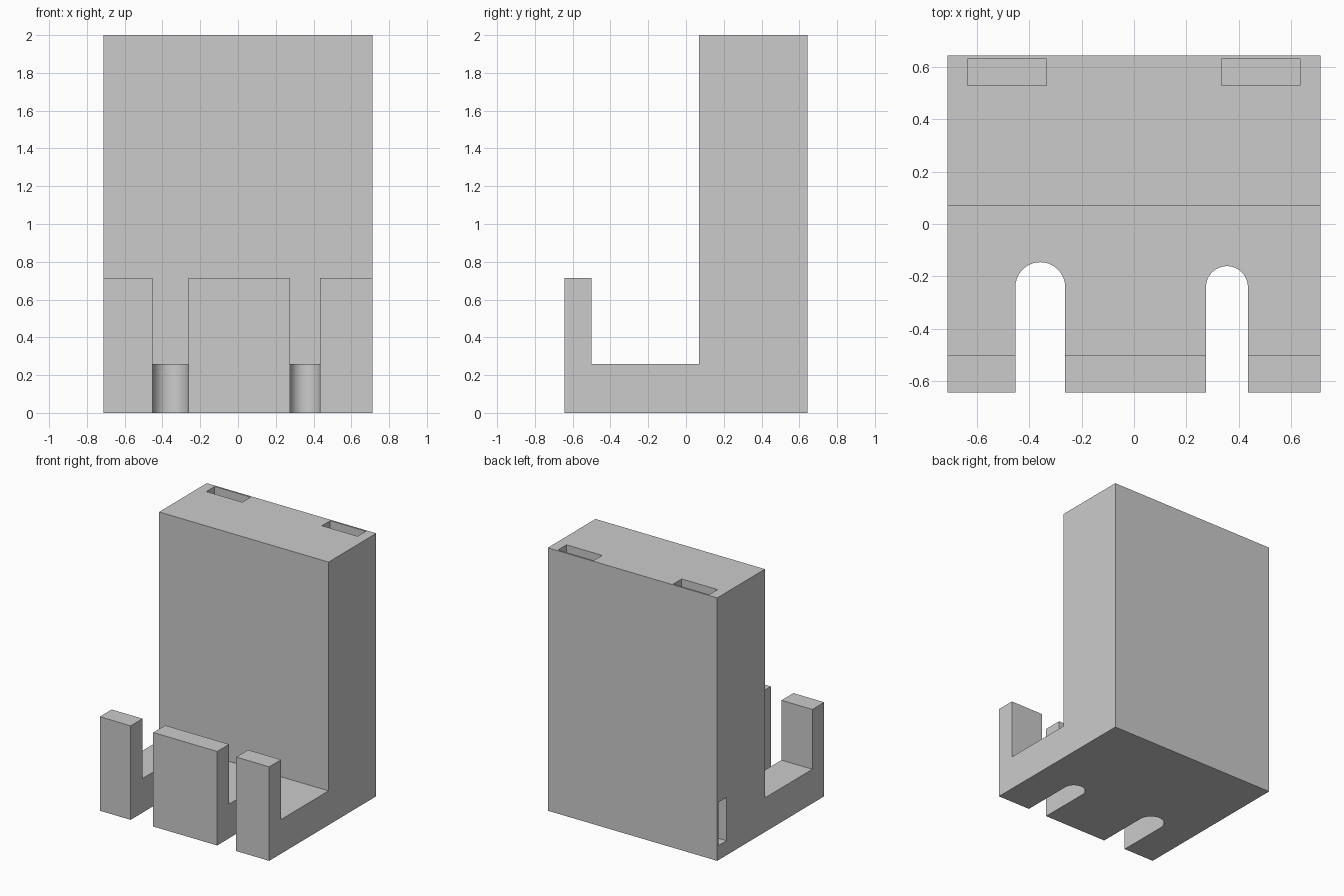
import bpy, bmesh, math
from mathutils import Vector

if "Cube" in bpy.data.objects:
    bpy.data.objects.remove(bpy.data.objects["Cube"])


def prism(name, points, direction):
    """Extrude a closed 3D outline along a direction into a solid."""
    bm = bmesh.new()
    face = bm.faces.new([bm.verts.new(p) for p in points])
    ext = bmesh.ops.extrude_face_region(bm, geom=[face])
    moved = [v for v in ext["geom"] if isinstance(v, bmesh.types.BMVert)]
    bmesh.ops.translate(bm, verts=moved, vec=Vector(direction))
    bmesh.ops.recalc_face_normals(bm, faces=bm.faces)
    mesh = bpy.data.meshes.new(name)
    bm.to_mesh(mesh)
    bm.free()
    obj = bpy.data.objects.new(name, mesh)
    bpy.context.collection.objects.link(obj)
    return obj


def cut(target, cutter):
    """Subtract the cutter, apply the result and drop the cutter."""
    mod = target.modifiers.new("cut", "BOOLEAN")
    mod.operation = "DIFFERENCE"
    mod.solver = "EXACT"
    mod.object = cutter
    bpy.context.view_layer.objects.active = target
    bpy.ops.object.modifier_apply(modifier=mod.name)
    bpy.data.objects.remove(cutter)


W, D, H = 0.713, 0.643, 2.0

# Stand body: tall back block, low tray and front lip as one side profile
side = [(-D, 0), (D, 0), (D, H), (0.07, H), (0.07, 0.26),
        (-0.5, 0.26), (-0.5, 0.715), (-D, 0.715)]
body = prism("stand_body", [(-W, y, z) for y, z in side], (2 * W, 0, 0))

# Two round-ended slots through the lip and tray
for x, r in ((-0.358, 0.095), (0.355, 0.08)):
    outline = [(x - r, -0.8, -0.1), (x + r, -0.8, -0.1)]
    for i in range(33):
        a = math.pi * i / 32
        outline.append((x + r * math.cos(a), -0.241 + r * math.sin(a), -0.1))
    cut(body, prism("slot_cutter", outline, (0, 0, 1.0)))

# Cable channel: two shafts from the top, joined low down, leaving on the left
channel = [(-0.8, 0.11), (0.635, 0.11), (0.635, 2.1), (0.335, 2.1),
           (0.335, 0.44), (-0.335, 0.44), (-0.335, 2.1), (-0.637, 2.1),
           (-0.637, 0.44), (-0.8, 0.44)]
cut(body, prism("channel_cutter", [(x, 0.53, z) for x, z in channel], (0, 0.1, 0)))

# Smooth the slot ends, keep all other edges sharp
bpy.ops.object.select_all(action="DESELECT")
body.select_set(True)
bpy.context.view_layer.objects.active = body
bpy.ops.object.shade_smooth_by_angle(angle=math.radians(30))
